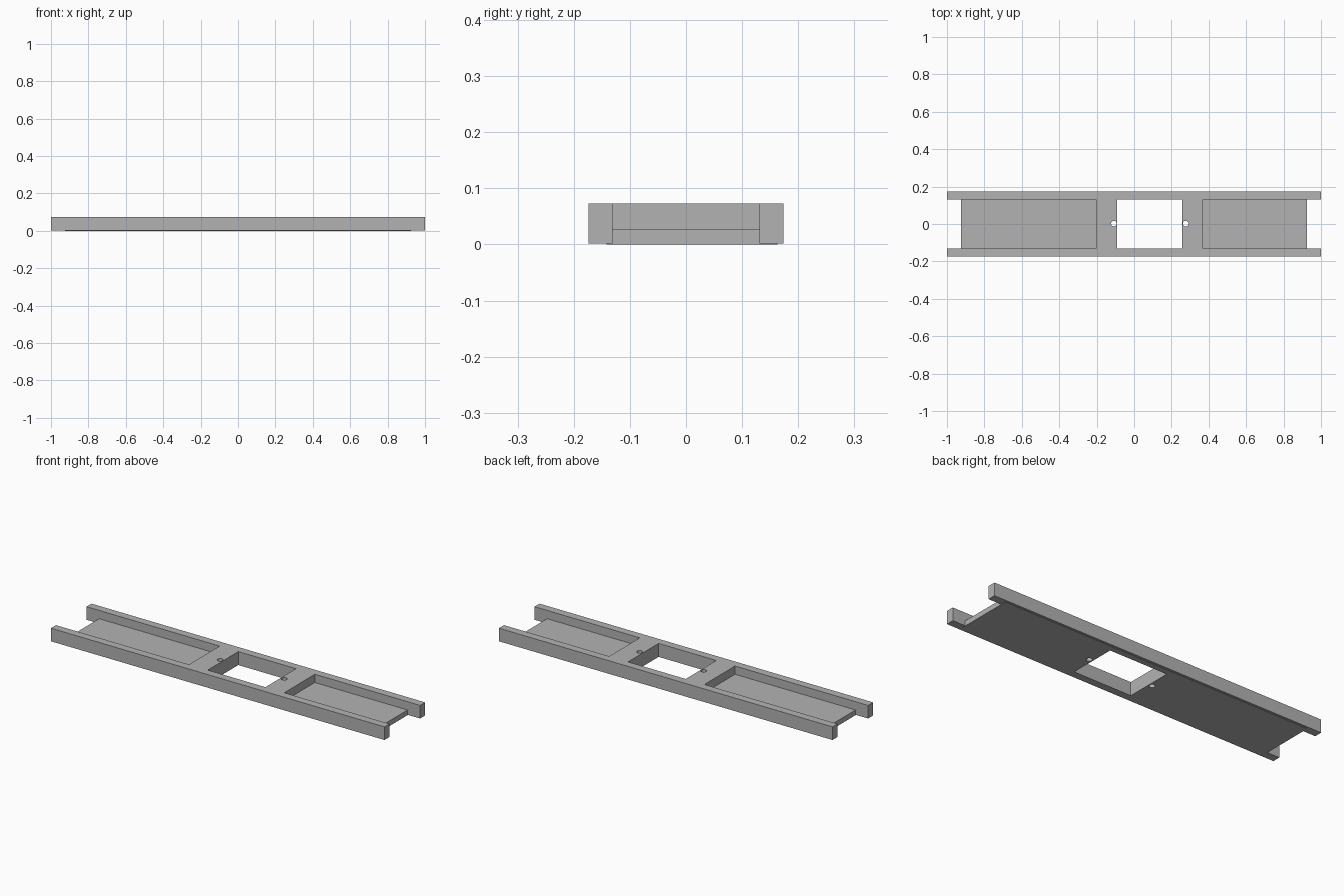
import bpy

default = bpy.data.objects.get("Cube")
if default:
    bpy.data.objects.remove(default, do_unlink=True)

grey = bpy.data.materials.new("plain grey")
grey.use_nodes = True
colour = (0.45, 0.45, 0.45, 1)
grey.diffuse_color = colour
grey.node_tree.nodes["Principled BSDF"].inputs["Base Color"].default_value = colour

HEIGHT, SKIN, FLOOR = 0.073, 0.002, 0.028
HALF_WIDTH, INNER, FLOOR_END = 0.174, 0.131, 0.925


def box(name, x0, x1, y0, y1, z0, z1):
    bpy.ops.mesh.primitive_cube_add(
        size=1, location=((x0 + x1) / 2, (y0 + y1) / 2, (z0 + z1) / 2))
    ob = bpy.context.object
    ob.name = name
    ob.scale = (x1 - x0, y1 - y0, z1 - z0)
    bpy.ops.object.transform_apply(location=True, rotation=False, scale=True)
    ob.data.materials.append(grey)
    return ob


def hole(name, x):
    bpy.ops.mesh.primitive_cylinder_add(
        vertices=24, radius=0.015, depth=0.4, location=(x, 0.002, 0))
    ob = bpy.context.object
    ob.name = name
    ob.data.materials.append(grey)
    return ob


def cut(target, cutters):
    bpy.ops.object.select_all(action="DESELECT")
    bpy.context.view_layer.objects.active = target
    target.select_set(True)
    for cutter in cutters:
        mod = target.modifiers.new("cut", "BOOLEAN")
        mod.operation = "DIFFERENCE"
        mod.solver = "EXACT"
        mod.object = cutter
        bpy.ops.object.modifier_apply(modifier=mod.name)


# Solid bar and the thin plate under it
body = box("channel_body", -1, 1, -HALF_WIDTH, HALF_WIDTH, SKIN, HEIGHT)
plate = box("bottom_plate", -FLOOR_END, FLOOR_END, -0.142, 0.163, 0, SKIN)

# Recessed trays and open ends between the side rails
trays = [
    box("left_tray_cutter", 0.369, 1.2, -INNER, INNER, FLOOR, 0.2),
    box("right_tray_cutter", -1.2, -0.202, -INNER, INNER, FLOOR, 0.2),
    box("left_end_cutter", FLOOR_END, 1.2, -INNER, INNER, -0.2, 0.2),
    box("right_end_cutter", -1.2, -FLOOR_END, -INNER, INNER, -0.2, 0.2),
]

# Central window with a screw hole on each side
openings = [
    box("window_cutter", -0.09, 0.256, -INNER, INNER, -0.2, 0.2),
    hole("right_screw_cutter", -0.108),
    hole("left_screw_cutter", 0.276),
]

cut(body, trays + openings)
cut(plate, openings)

for cutter in trays + openings:
    bpy.data.objects.remove(cutter, do_unlink=True)
for part in (body, plate):
    bpy.ops.object.select_all(action="DESELECT")
    part.select_set(True)
    bpy.context.view_layer.objects.active = part
    bpy.ops.object.shade_smooth_by_angle()
